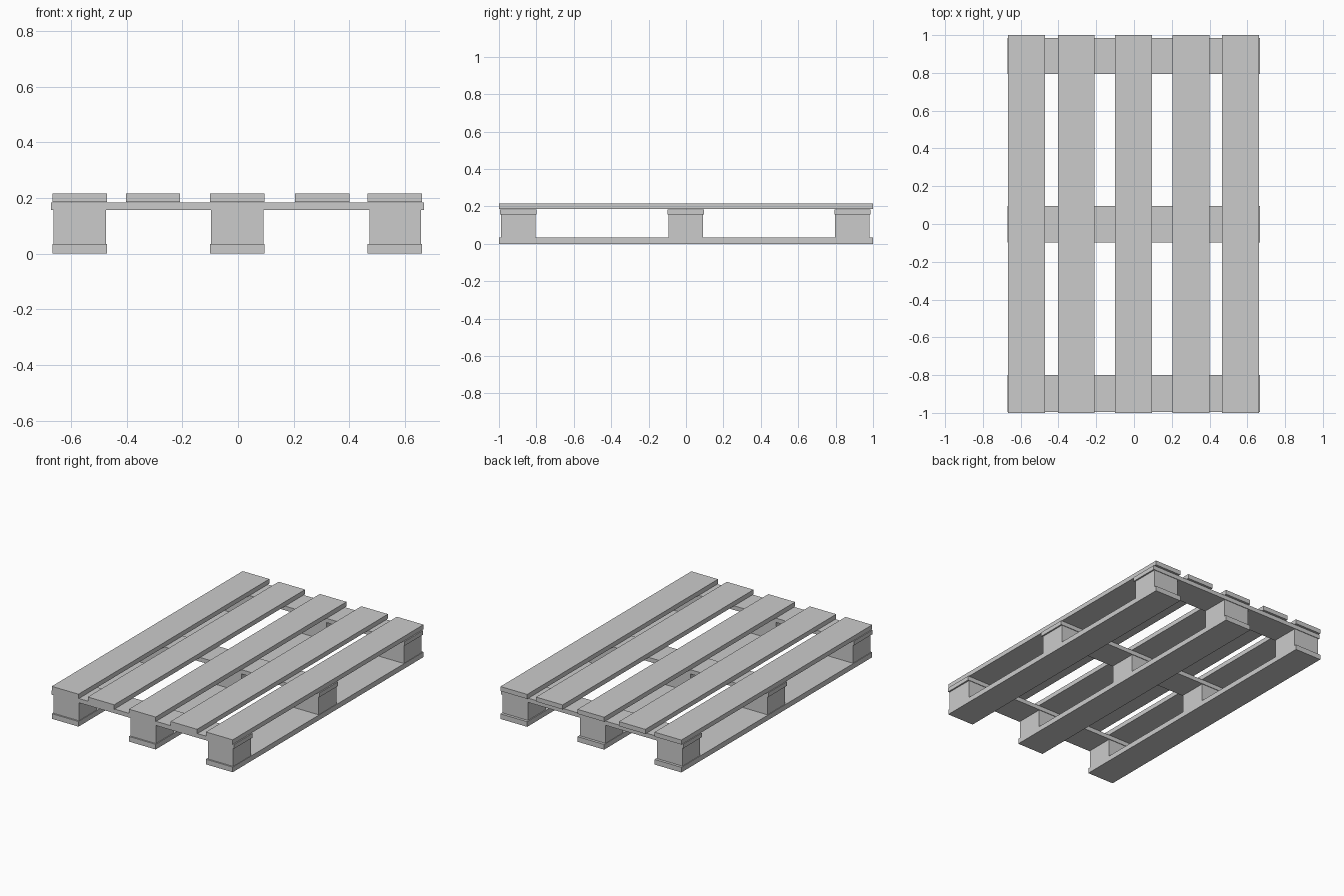
import bpy

if "Cube" in bpy.data.objects:
    bpy.data.objects.remove(bpy.data.objects["Cube"])


def box(name, x, y, z):
    """Box from (min, max) ranges on each axis."""
    bpy.ops.mesh.primitive_cube_add(size=1, location=[sum(r) / 2 for r in (x, y, z)])
    ob = bpy.context.object
    ob.name = name
    ob.scale = [r[1] - r[0] for r in (x, y, z)]
    bpy.ops.object.transform_apply(location=False, rotation=False, scale=True)
    return ob


# Board ranges across the width, and cross board ranges along the length
deck_x = [(-0.666, -0.47), (-0.402, -0.208), (-0.1, 0.096), (0.205, 0.4), (0.465, 0.661)]
block_x = [(-0.662, -0.474), (-0.097, 0.091), (0.472, 0.658)]
cross_y = [(-0.994, -0.8), (-0.098, 0.095), (0.793, 0.986)]

# Top deck boards
for i, x in enumerate(deck_x):
    box(f"deck_board_{i + 1}", x, (-1, 1), (0.185, 0.215))

# Bottom runners under the outer and middle deck boards
for i, x in enumerate(deck_x[::2]):
    box(f"bottom_runner_{i + 1}", x, (-1, 1), (0.0, 0.034))

# Cross boards, each resting on three spacer blocks
for j, (y0, y1) in enumerate(cross_y):
    box(f"cross_board_{j + 1}", (-0.671, 0.668), (y0, y1), (0.156, 0.184))
    for i, x in enumerate(block_x):
        box(f"spacer_block_{j + 1}_{i + 1}", x, (y0 + 0.004, y1 - 0.004), (0.034, 0.156))
